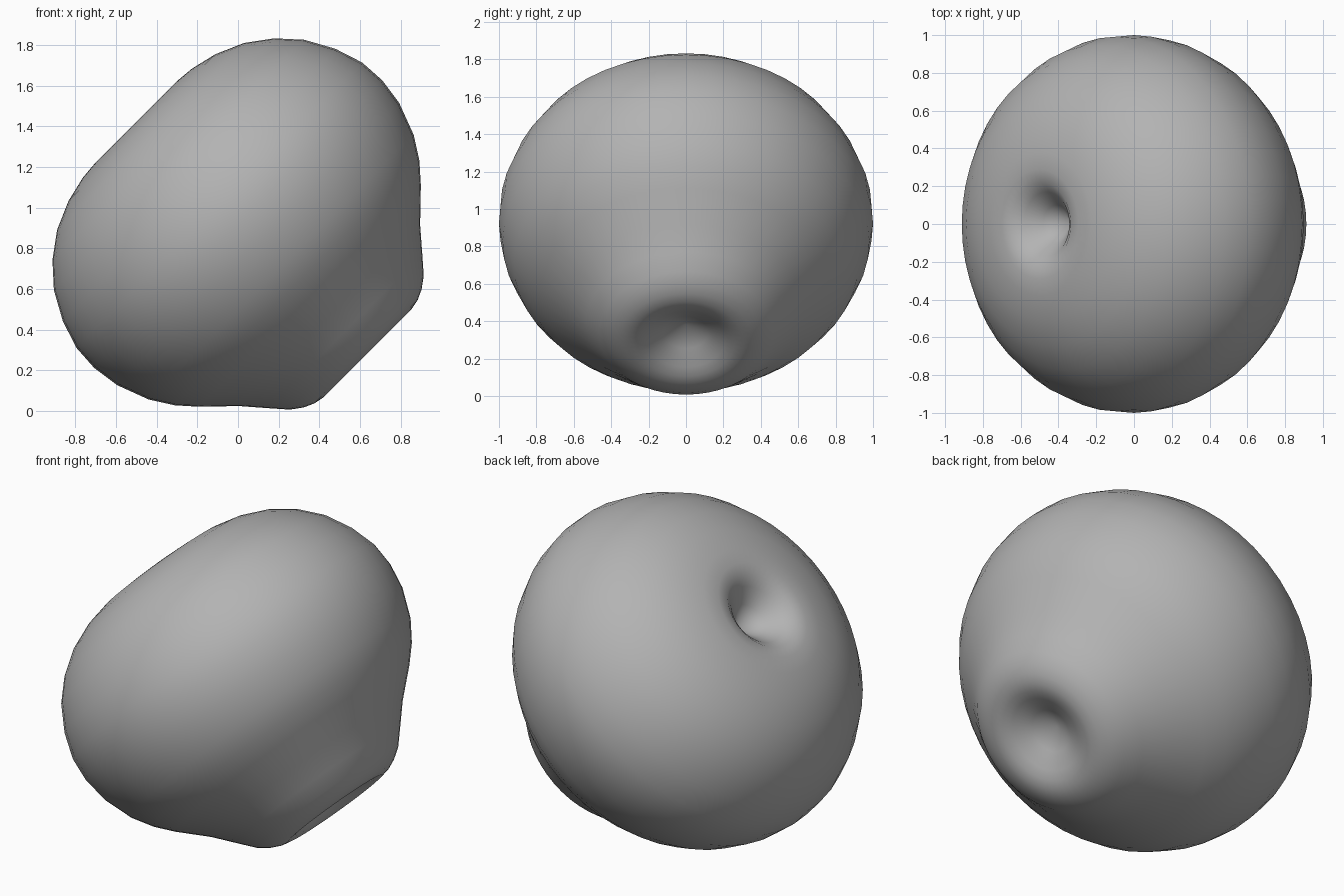
import bpy, bmesh, math
from mathutils import Vector

cube = bpy.data.objects.get("Cube")
if cube:
    bpy.data.objects.remove(cube, do_unlink=True)

# Plain grey skin
grey = bpy.data.materials.new("plain_grey")
grey.use_nodes = True
colour = (0.45, 0.45, 0.45, 1)
grey.diffuse_color = colour
grey.node_tree.nodes["Principled BSDF"].inputs["Base Color"].default_value = colour

# Half outline as (radius, height): blossom dimple, swelling body, stem dimple
outline = [
    (0, -.11), (.12, -.17), (.21, -.222), (.26, -.242), (.31, -.248), (.36, -.238),
    (.41, -.215), (.465, -.175), (.535, -.095), (.63, .015), (.77, .15),
    (.85, .24), (.92, .35), (.98, .51), (1, .65), (.992, .78), (.947, .92),
    (.87, 1.06), (.77, 1.17), (.65, 1.258), (.51, 1.319), (.38, 1.35),
    (.29, 1.358), (.22, 1.345), (.17, 1.305), (.1, 1.23), (0, 1.13),
]

# Revolve the outline into the body
bm = bmesh.new()
verts = [bm.verts.new((r, 0, h)) for r, h in outline]
edges = [bm.edges.new(pair) for pair in zip(verts, verts[1:])]
bmesh.ops.spin(bm, geom=verts + edges, cent=Vector(), axis=Vector((0, 0, 1)),
               angle=math.tau, steps=48)
bmesh.ops.remove_doubles(bm, verts=bm.verts, dist=0.0005)
bmesh.ops.recalc_face_normals(bm, faces=bm.faces)
for face in bm.faces:
    face.smooth = True

mesh = bpy.data.meshes.new("fruit_body")
bm.to_mesh(mesh)
bm.free()
mesh.materials.append(grey)

# Lay the body over at a half right angle
body = bpy.data.objects.new("fruit_body", mesh)
bpy.context.collection.objects.link(body)
body.location = (.46, 0, .46)
body.rotation_euler.y = -math.pi / 4
